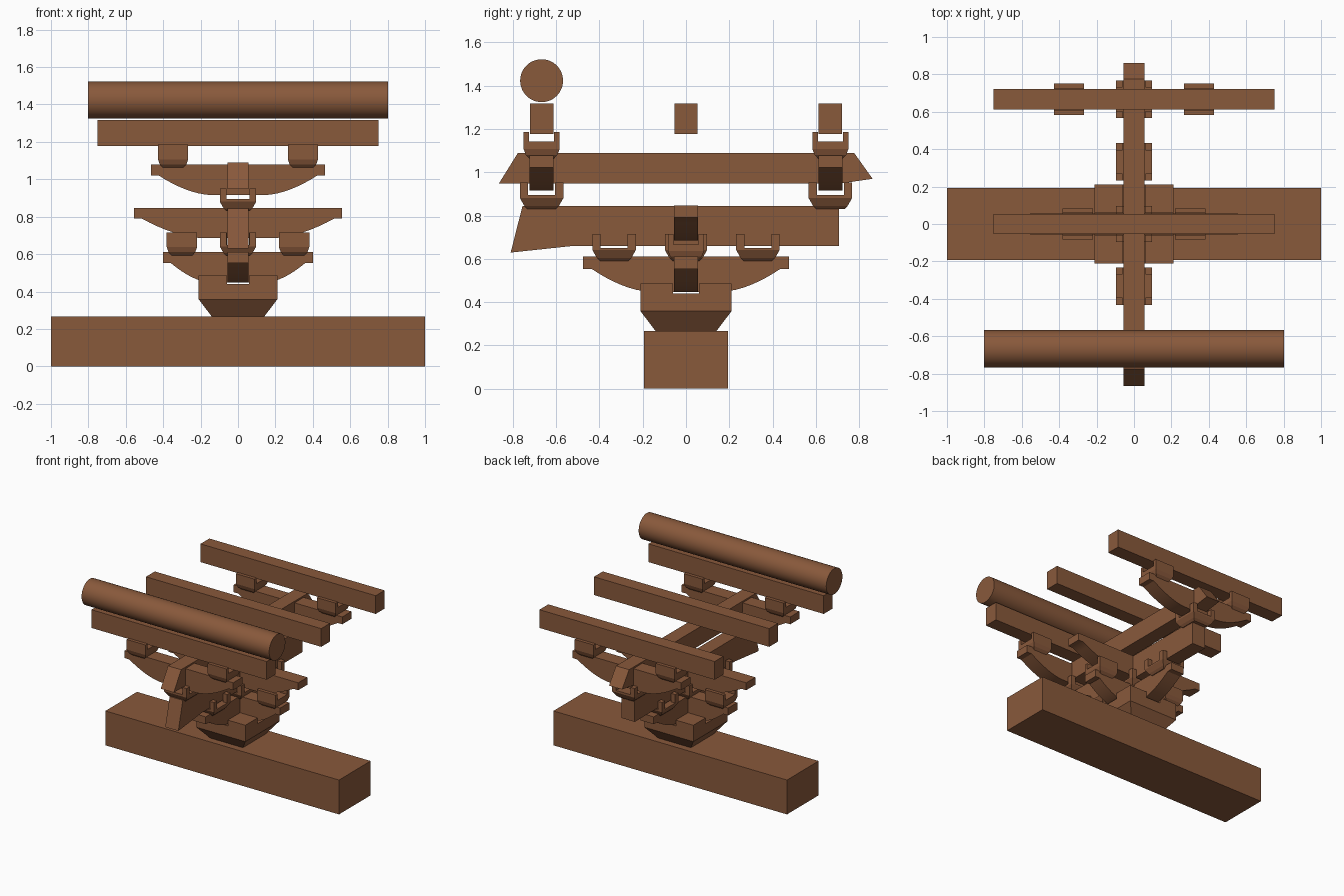
import bpy
import bmesh
import math
from mathutils import Vector

cube = bpy.data.objects.get("Cube")
if cube:
    bpy.data.objects.remove(cube, do_unlink=True)

wood = bpy.data.materials.new("brown wood")
wood.use_nodes = True
colour = (0.25, 0.1, 0.044, 1)
wood.diffuse_color = colour
wood.node_tree.nodes["Principled BSDF"].inputs["Base Color"].default_value = colour

HALF = 0.056   # half thickness of arms and beams


def finish(name, bm, smooth=False):
    bmesh.ops.recalc_face_normals(bm, faces=bm.faces)
    mesh = bpy.data.meshes.new(name)
    bm.to_mesh(mesh)
    bm.free()
    mesh.materials.append(wood)
    ob = bpy.data.objects.new(name, mesh)
    bpy.context.collection.objects.link(ob)
    if smooth:
        bpy.ops.object.select_all(action='DESELECT')
        ob.select_set(True)
        bpy.context.view_layer.objects.active = ob
        bpy.ops.object.shade_smooth_by_angle(angle=math.radians(30))
    return ob


def add_box(bm, lo, hi):
    lo, hi = Vector(lo), Vector(hi)
    verts = bmesh.ops.create_cube(bm, size=1)["verts"]
    for v in verts:
        v.co = (lo + hi) / 2 + v.co * (hi - lo)


def box(name, lo, hi):
    bm = bmesh.new()
    add_box(bm, lo, hi)
    return finish(name, bm)


def prism(name, profile, along, offset=0, smooth=False):
    """Extrude a (length, height) profile across the thickness of a timber."""
    bm = bmesh.new()
    rows = []
    for side in (-HALF, HALF):
        t = offset + side
        rows.append([bm.verts.new((p, t, z) if along == "x" else (t, p, z))
                     for p, z in profile])
    bm.faces.new(rows[0])
    bm.faces.new(rows[1])
    n = len(profile)
    for i in range(n):
        j = (i + 1) % n
        bm.faces.new((rows[0][i], rows[0][j], rows[1][j], rows[1][i]))
    return finish(name, bm, smooth)


def arm(name, along, reach, top, offset=0, flat=0.17):
    """Bracket arm: square tips and an underside curving down to a flat middle."""
    tip, bottom, start = top - 0.057, top - 0.162, reach - 0.04
    half = [(reach, top), (reach, tip)]
    steps = 8
    ctrl = (flat + (start - flat) * 0.45, bottom + 0.008)
    for i in range(steps + 1):
        t = i / steps
        half.append(tuple((1 - t) ** 2 * a + 2 * t * (1 - t) * b + t * t * c
                          for a, b, c in zip((start, tip), ctrl, (flat, bottom))))
    profile = half + [(-p, z) for p, z in reversed(half)]
    return prism(name, profile, along, offset, True)


def block(name, x, y, z, hx, hy, rings, floor, top, gap, cross=True):
    """Bearing block: tapered foot, solid body up to the slot floor, then ears.
    rings holds (inset, height) pairs of the foot."""
    bm = bmesh.new()
    loops = []
    for inset, h in rings + [(0, floor)]:
        a, b = hx - inset, hy - inset
        loops.append([bm.verts.new((x + sx * a, y + sy * b, z + h))
                      for sx, sy in ((-1, -1), (1, -1), (1, 1), (-1, 1))])
    bm.faces.new(loops[0])
    bm.faces.new(loops[-1])
    for low, high in zip(loops, loops[1:]):
        for i in range(4):
            j = (i + 1) % 4
            bm.faces.new((low[i], low[j], high[j], high[i]))
    spans = [(-hx, -gap), (gap, hx)] if cross else [(-hx, hx)]
    for x0, x1 in spans:
        for y0, y1 in ((-hy, -gap), (gap, hy)):
            add_box(bm, (x + x0, y + y0, z + floor), (x + x1, y + y1, z + top))
    return finish(name, bm)


FOOT = [(0.035, 0), (0.02, 0.015), (0, 0.05)]
SMALL_FOOT = [(0.027, 0), (0.01, 0.018), (0, 0.045)]

# Base beam and the large bearing block
box("base_beam", (-1, -0.193, 0), (1, 0.193, 0.266))
block("large_block", 0, 0, 0.266, 0.21, 0.21,
      [(0.07, 0), (0, 0.092)], 0.174, 0.219, 0.06)

# First tier: crossed arms and their bearing blocks
arm("lower_cross_arm", "x", 0.4, 0.61, flat=0.15)
arm("lower_long_arm", "y", 0.475, 0.61, flat=0.17)
block("lower_centre_block", 0, 0, 0.59, 0.097, 0.097, FOOT, 0.06, 0.125, 0.06)
for side, word in ((1, "left"), (-1, "right")):
    block("lower_block_" + word, side * 0.3, 0, 0.592, 0.081, 0.083,
          SMALL_FOOT, 0.075, 0.123, 0.058, cross=False)
for side, word in ((1, "back"), (-1, "front")):
    block("lower_block_" + word, 0, side * 0.332, 0.59, 0.097, 0.1,
          FOOT, 0.06, 0.125, 0.062)

# Second tier: cross arm and lower long beam with a slanted front beak
arm("middle_cross_arm", "x", 0.555, 0.847, flat=0.19)
prism("lower_long_beam", [(-0.755, 0.845), (0.707, 0.845), (0.707, 0.66),
                          (-0.52, 0.66), (-0.81, 0.629)], "y")

# Upper long beam with pointed ends
prism("upper_long_beam", [(-0.776, 1.09), (0.776, 1.09), (0.862, 0.97),
                          (0.72, 0.949), (-0.865, 0.947)], "y")

# Front and back brackets, each carrying a purlin support beam
for side, word in ((1, "back"), (-1, "front")):
    y = side * 0.667
    block("middle_block_" + word, 0, y, 0.83, 0.097, 0.1, FOOT, 0.065, 0.122, 0.062)
    arm("upper_cross_arm_" + word, "x", 0.465, 1.078, y, 0.15)
    for s, hand in ((1, "left"), (-1, "right")):
        block("upper_block_%s_%s" % (word, hand), s * 0.347, y, 1.062,
              0.081, 0.083, SMALL_FOOT, 0.08, 0.123, 0.058, cross=False)

for name, y in (("front", -0.667), ("middle", 0), ("back", 0.667)):
    box("top_beam_" + name, (-0.75, y - 0.054, 1.177), (0.75, y + 0.054, 1.318))

# Round purlin
bm = bmesh.new()
bmesh.ops.create_cone(bm, cap_ends=True, segments=48, radius1=0.099,
                      radius2=0.099, depth=1.606)
for v in bm.verts:
    v.co = Vector((v.co.z, v.co.x - 0.667, v.co.y + 1.423))
finish("round_purlin", bm, True)
